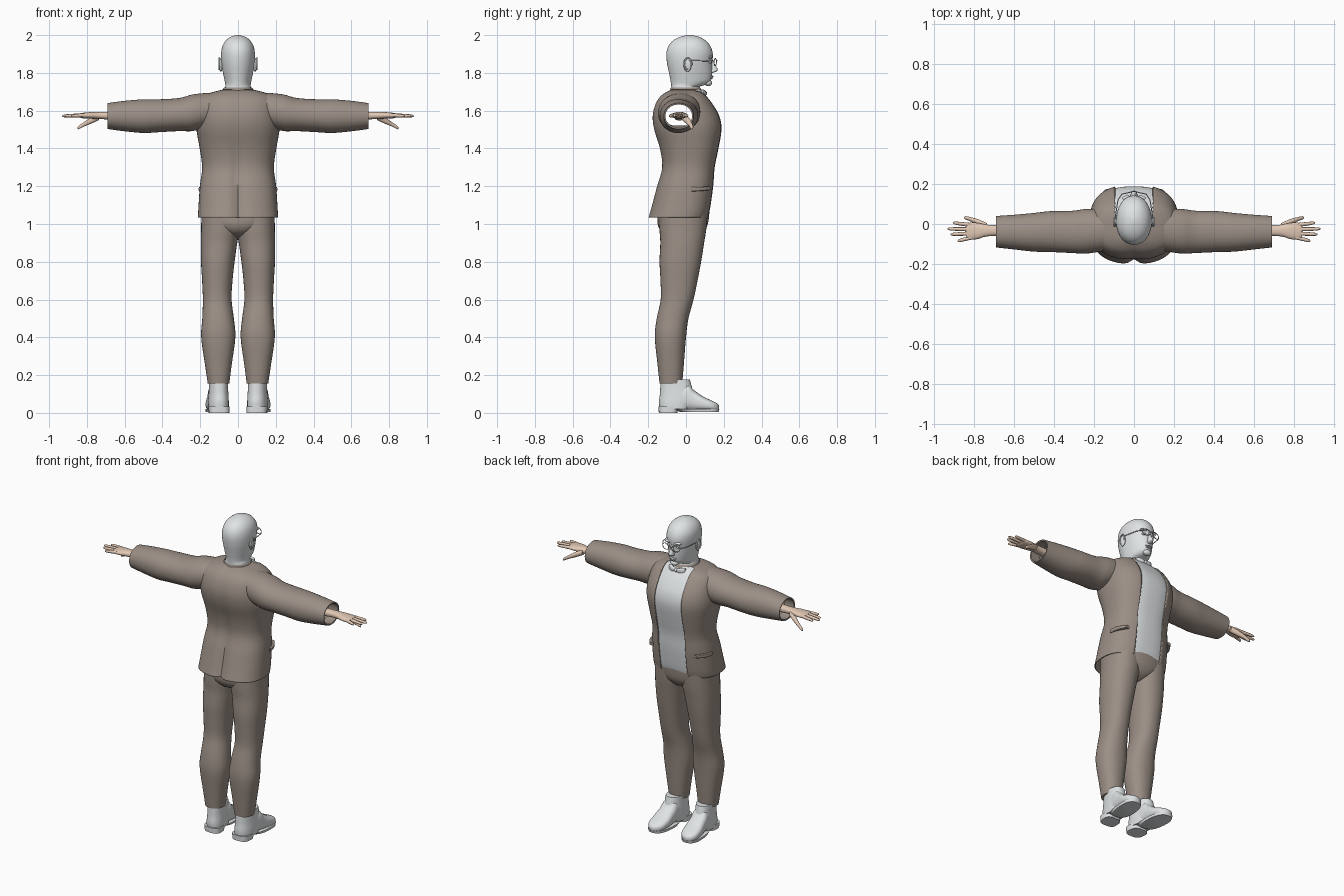
import bpy, bmesh, math
from mathutils import Vector


def material(name, rgb):
    m = bpy.data.materials.new(name)
    m.diffuse_color = (*rgb, 1)
    return m


BROWN = material("brown cloth", (0.33, 0.275, 0.238))
GREY = material("light grey", (0.74, 0.77, 0.78))
SKIN = material("skin", (0.76, 0.58, 0.46))


def finish(name, bm, mat, mirror=False, angle=45):
    bmesh.ops.recalc_face_normals(bm, faces=bm.faces)
    me = bpy.data.meshes.new(name)
    bm.to_mesh(me)
    bm.free()
    me.materials.append(mat)
    me.polygons.foreach_set("use_smooth", [True] * len(me.polygons))
    me.set_sharp_from_angle(angle=math.radians(angle))
    ob = bpy.data.objects.new(name, me)
    bpy.context.collection.objects.link(ob)
    if mirror:
        ob.modifiers.new("mirror", "MIRROR").use_mirror_merge = False
    return ob


def refine(rings, steps):
    """Catmull-Rom interpolation between rings."""
    out = []
    for i in range(len(rings) - 1):
        p0, p1, p2 = rings[max(i - 1, 0)], rings[i], rings[i + 1]
        p3 = rings[min(i + 2, len(rings) - 1)]
        for s in range(steps):
            t = s / steps
            out.append([0.5 * (2 * b + (c - a) * t + (2 * a - 5 * b + 4 * c - d) * t * t
                               + (3 * b - a - 3 * c + d) * t ** 3)
                        for a, b, c, d in zip(p0, p1, p2, p3)])
    return out + [list(rings[-1])]


def loft(rings, axis="z", n=32, power=2.0, steps=4, caps=True):
    """Rings are (position on axis, min u, max u, min v, max v)."""
    bm = bmesh.new()
    loops = []
    for t, u0, u1, v0, v1 in refine(rings, steps):
        loop = []
        for k in range(n):
            a = 2 * math.pi * k / n
            c, s = math.cos(a), math.sin(a)
            u = (u0 + u1) / 2 + (u1 - u0) / 2 * math.copysign(abs(c) ** (2 / power), c)
            v = (v0 + v1) / 2 + (v1 - v0) / 2 * math.copysign(abs(s) ** (2 / power), s)
            loop.append(bm.verts.new({"x": (t, u, v), "y": (u, t, v), "z": (u, v, t)}[axis]))
        loops.append(loop)
    for a, b in zip(loops, loops[1:]):
        for k in range(n):
            bm.faces.new((a[k], a[(k + 1) % n], b[(k + 1) % n], b[k]))
    if caps:
        bm.faces.new(loops[0])
        bm.faces.new(loops[-1])
    return bm


def ball(name, loc, size, mat, mirror=False):
    bm = bmesh.new()
    bmesh.ops.create_uvsphere(bm, u_segments=20, v_segments=12, radius=1)
    for v in bm.verts:
        v.co = Vector(loc) + Vector(a * b for a, b in zip(v.co, size))
    return finish(name, bm, mat, mirror)


def wire(name, points, radius, mat, cyclic=False, mirror=False):
    cu = bpy.data.curves.new(name, "CURVE")
    cu.dimensions = "3D"
    cu.bevel_depth, cu.bevel_resolution = radius, 2
    sp = cu.splines.new("POLY")
    sp.points.add(len(points) - 1)
    for p, co in zip(sp.points, points):
        p.co = (*co, 1)
    sp.use_cyclic_u = cyclic
    cu.materials.append(mat)
    ob = bpy.data.objects.new(name, cu)
    bpy.context.collection.objects.link(ob)
    if mirror:
        ob.modifiers.new("mirror", "MIRROR").use_mirror_merge = False


# Jacket body and the shirt under it share one profile: (z, half width, back, front)
TORSO = [(1.035, .212, -.20, .122), (1.08, .21, -.187, .135), (1.2, .202, -.155, .152),
         (1.3, .190, -.128, .16), (1.4, .203, -.14, .18), (1.5, .22, -.17, .196),
         (1.57, .22, -.178, .185), (1.63, .212, -.165, .152), (1.67, .192, -.142, .122),
         (1.695, .145, -.112, .10), (1.712, .078, -.078, .085)]
HALF_OPEN = 0.095


def torso(inset):
    return loft([(z, inset - w, w - inset, b + inset, f - inset) for z, w, b, f in TORSO],
                n=72, power=2.5, caps=False)


bm = torso(0)
for v in bm.verts:                       # seam and vent down the middle of the back
    if v.co.y < 0:
        low = max(0, min(1, (1.45 - v.co.z) / .35))
        v.co.y += (.006 + .018 * low) * math.exp(-(v.co.x / .025) ** 2)
for x in (-HALF_OPEN, HALF_OPEN):        # straight front edges
    bmesh.ops.bisect_plane(bm, geom=bm.verts[:] + bm.edges[:] + bm.faces[:],
                           plane_co=(x, 0, 0), plane_no=(1, 0, 0))
gone = []
for f in bm.faces:
    c = f.calc_center_median()
    armhole = abs(c.x) > .12 and ((c.y + .035) / .09) ** 2 + ((c.z - 1.59) / .08) ** 2 < 1
    if armhole or (abs(c.x) < HALF_OPEN and c.y > .045):
        gone.append(f)
bmesh.ops.delete(bm, geom=gone, context="FACES")
jacket = finish("jacket_body", bm, BROWN)
sol = jacket.modifiers.new("cloth", "SOLIDIFY")
sol.thickness, sol.offset = .006, -1

bm = torso(.008)
gone = [f for f in bm.faces if abs(f.calc_center_median().x) > .112 or f.calc_center_median().y < .02]
bmesh.ops.delete(bm, geom=gone, context="FACES")
finish("shirt_front", bm, GREY)

# Sleeves, open at the cuff with a turned-in lining
sleeve = [(.15, -.135, .075, 1.515, 1.695), (.24, -.148, .075, 1.492, 1.686),
          (.31, -.145, .066, 1.492, 1.667), (.42, -.14, .064, 1.486, 1.660),
          (.50, -.138, .055, 1.482, 1.660), (.60, -.127, .046, 1.491, 1.652),
          (.69, -.117, .04, 1.503, 1.640)]
sleeve_ob = finish("sleeve", loft(sleeve, "x", 40, 2.1, caps=False), BROWN, True)
lining = [(.69, -.117, .04, 1.503, 1.640), (.688, -.109, .032, 1.511, 1.632),
          (.62, -.112, .033, 1.505, 1.638)]
finish("sleeve_lining", loft(lining, "x", 40, 2.1, 1, False), BROWN, True)

# Jacket collar and pocket flaps
finish("collar", loft([(1.685, -.10, .10, -.098, .092), (1.705, -.084, .084, -.085, .085),
                       (1.722, -.074, .074, -.08, .074), (1.700, -.068, .068, -.074, .07)],
                      n=40, steps=2, caps=False), BROWN)
finish("pocket_flap", loft([(.03, .188, .208, 1.172, 1.196), (.08, .178, .2, 1.175, 1.197),
                            (.13, .14, .168, 1.180, 1.198)], "y", 16, 5), BROWN, True)

# Trousers
leg = [(.155, .046, .160, -.140, -.02), (.25, .034, .174, -.15, -.012), (.4, .014, .195, -.165, 0),
       (.5, .022, .189, -.155, .013), (.6, .034, .186, -.134, .04), (.7, .029, .19, -.135, .061),
       (.8, .018, .196, -.14, .08), (.9, .004, .197, -.136, .096),
       (.97, -.008, .195, -.14, .107), (1.07, -.015, .194, -.14, .116)]
finish("trouser_leg", loft(leg, n=36, power=2.2), BROWN, True)
finish("trouser_seat", loft([(.925, -.03, .03, -.06, .04), (.95, -.09, .09, -.12, .085),
                             (.99, -.165, .165, -.148, .112), (1.04, -.188, .188, -.15, .122),
                             (1.10, -.19, .19, -.14, .125)], n=48, power=2.3), BROWN)


# Shoes, toes turned slightly outwards
def shoe_part(name, bm):
    for v in bm.verts:
        v.co.x += .107 + .07 * v.co.y
    finish(name, bm, GREY, True, 40)


shoe_part("shoe_ankle", loft([(.02, -.053, .053, -.14, .02), (.06, -.054, .054, -.143, .04),
                              (.10, -.052, .052, -.138, .04), (.14, -.05, .05, -.136, .03),
                              (.178, -.049, .049, -.134, .02)], n=32, power=2.3))
shoe_part("shoe_foot", loft([(-.09, -.05, .05, .015, .10), (0, -.052, .052, .013, .155),
                             (.04, -.054, .054, .01, .122), (.09, -.058, .058, .01, .087),
                             (.135, -.052, .052, .01, .066), (.162, -.034, .034, .011, .052),
                             (.174, -.012, .012, .018, .04)], "y", 32, 2.6))
shoe_part("shoe_heel", loft([(0, -.054, .054, -.144, -.045), (.034, -.056, .056, -.146, -.045)],
                            n=32, power=3, steps=1))
shoe_part("shoe_sole", loft([(.004, -.058, .058, -.03, .172), (.02, -.061, .061, -.06, .177)],
                            n=32, power=2.5, steps=1))

# Hands: wrist and palm, four fingers and a thumb
finish("palm", loft([(.63, -.064, -.006, 1.548, 1.594), (.70, -.06, -.006, 1.554, 1.594),
                     (.745, -.064, -.002, 1.556, 1.594), (.785, -.076, .006, 1.558, 1.592),
                     (.825, -.078, .006, 1.560, 1.588), (.84, -.070, 0, 1.566, 1.584)],
                    "x", 24, 2.3), SKIN, True)
fingers = [("index_finger", -.006, .006, .905), ("middle_finger", -.027, -.024, .932),
           ("ring_finger", -.047, -.052, .918), ("little_finger", -.067, -.085, .882)]
for name, y0, y1, tip in fingers:
    rows = []
    for f, r in ((0, .0105), (.5, .0095), (.9, .0075), (1, .002)):
        x, y, z = .81 + (tip - .81) * f, y0 + (y1 - y0) * f, 1.576 - .004 * f
        rows.append((x, y - r, y + r, z - r, z + r))
    finish(name, loft(rows, "x", 12, steps=2), SKIN, True)
finish("thumb", loft([(.735, -.03, .004, 1.55, 1.584), (.775, -.01, .022, 1.532, 1.566),
                      (.815, .012, .034, 1.516, 1.540), (.842, .022, .039, 1.502, 1.521),
                      (.850, .029, .034, 1.503, 1.510)], "x", 14, steps=3), SKIN, True)

# Head and neck, with the face narrower than the back of the skull
head = [(1.66, .074, -.08, .055), (1.72, .068, -.078, .062), (1.738, .068, -.079, .105),
        (1.76, .073, -.082, .132), (1.80, .081, -.09, .138), (1.85, .088, -.10, .138),
        (1.90, .090, -.104, .142), (1.94, .083, -.094, .13), (1.97, .066, -.07, .106),
        (1.99, .040, -.034, .072), (2.0, .010, .005, .033)]
bm = loft([(z, -w, w, b, f) for z, w, b, f in head], n=48, power=2.1)
for v in bm.verts:
    if v.co.z > 1.73 and v.co.y > 0:
        v.co.x *= 1 - 1.6 * v.co.y * max(0, min(1, (1.93 - v.co.z) / .15))
finish("head", bm, GREY, angle=60)
finish("nose", loft([(1.800, -.010, .010, .125, .142), (1.808, -.017, .017, .125, .162),
                     (1.820, -.014, .014, .125, .168), (1.845, -.009, .009, .125, .153),
                     (1.872, -.008, .008, .125, .142)], n=16, steps=3), GREY)
ball("brow", (.033, .130, 1.882), (.026, .012, .008), GREY, True)
ball("eye", (.032, .126, 1.858), (.013, .010, .008), GREY, True)
ball("upper_lip", (0, .134, 1.782), (.024, .012, .005), GREY)
ball("lower_lip", (0, .132, 1.773), (.020, .012, .005), GREY)
ball("chin", (0, .118, 1.747), (.026, .020, .017), GREY)
ball("ear", (.091, .008, 1.842), (.010, .021, .036), GREY, True)
wire("ear_rim", [(.099, .01 + .02 * math.cos(a / 8 * math.pi), 1.848 + .03 * math.sin(a / 8 * math.pi))
                 for a in range(-1, 13)], .004, GREY, mirror=True)

# Spectacles
wire("lens_rim", [(.036 + .025 * math.cos(k * math.pi / 14), .155 - .006 * math.cos(k * math.pi / 14),
                   1.857 + .019 * math.sin(k * math.pi / 14)) for k in range(28)],
     .0025, GREY, True, True)
wire("bridge", [(-.012, .161, 1.862), (0, .164, 1.866), (.012, .161, 1.862)], .0025, GREY)
wire("temple", [(.061, .149, 1.862), (.080, .12, 1.863), (.096, .02, 1.866), (.097, -.005, 1.852)],
     .0025, GREY, mirror=True)

# Shirt collar and bow tie
finish("shirt_collar", loft([(1.68, -.074, .074, -.082, .088), (1.715, -.071, .071, -.079, .078),
                             (1.728, -.069, .069, -.077, .070)], n=40, steps=2, caps=False), GREY)
finish("bow_wing", loft([(.004, .09, .106, 1.684, 1.700), (.022, .086, .108, 1.678, 1.707),
                         (.046, .078, .100, 1.671, 1.712), (.056, .078, .092, 1.674, 1.710)],
                        "x", 16, 2.6, 3), GREY, True)
ball("bow_knot", (0, .1, 1.692), (.011, .012, .012), GREY)
